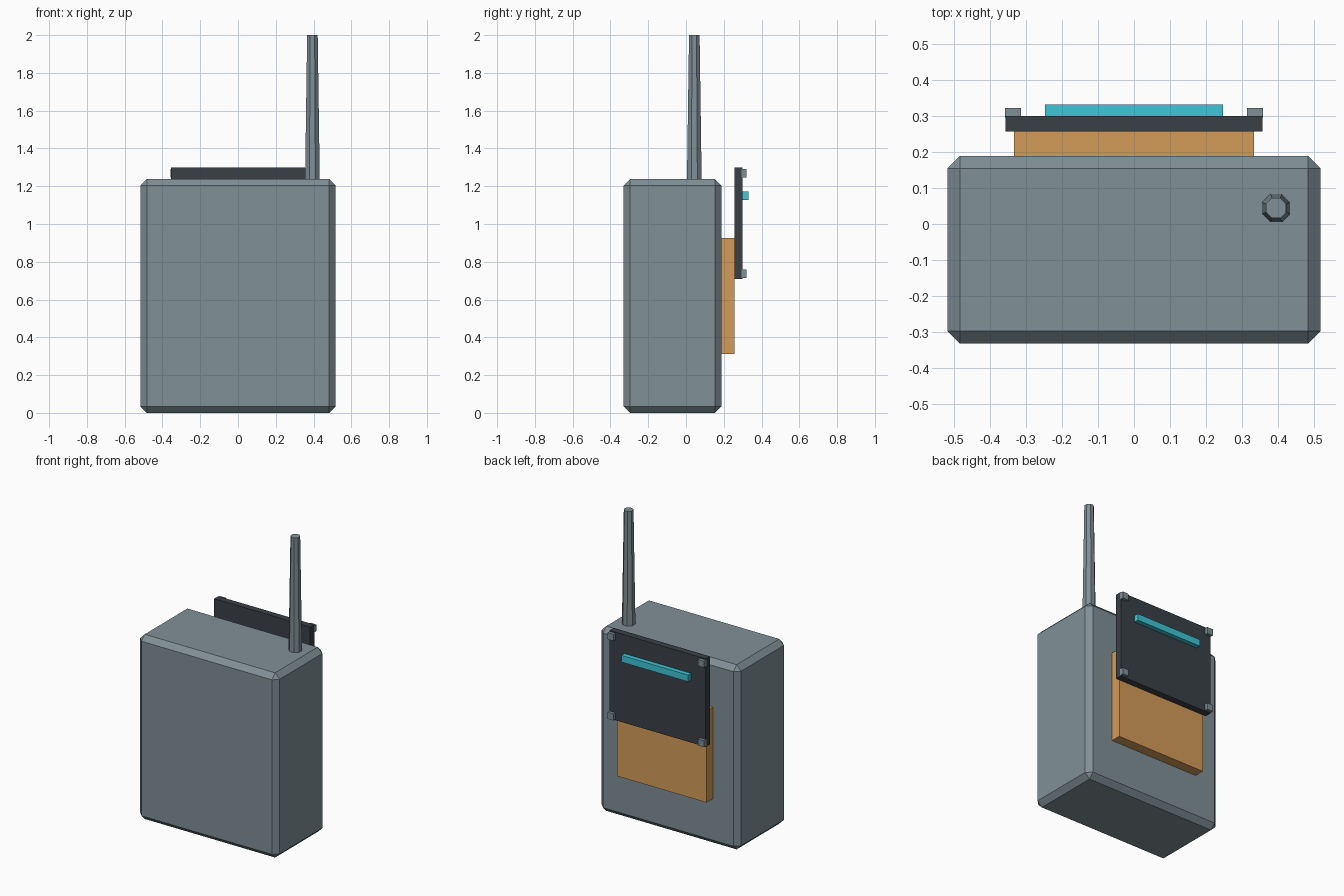
import bpy, math

if "Cube" in bpy.data.objects:
    bpy.data.objects.remove(bpy.data.objects["Cube"])


def srgb(r, g, b):
    lin = lambda c: c / 12.92 if c <= 0.04045 else ((c + 0.055) / 1.055) ** 2.4
    return [lin(c / 255) for c in (r, g, b)] + [1.0]


def material(name, rgb):
    m = bpy.data.materials.new(name)
    m.diffuse_color = srgb(*rgb)
    m.use_nodes = True
    m.node_tree.nodes["Principled BSDF"].inputs["Base Color"].default_value = m.diffuse_color
    return m


GREY = material("steel_grey", (128, 144, 150))
DARK = material("charcoal", (58, 64, 70))
TAN = material("tan_orange", (212, 156, 90))
CYAN = material("cyan", (62, 198, 215))


def box(name, lo, hi, mat, bevel=0):
    """Box between two corners, with an optional flat chamfer."""
    bpy.ops.mesh.primitive_cube_add(size=1, location=[(a + b) / 2 for a, b in zip(lo, hi)])
    o = bpy.context.object
    o.name = name
    o.scale = [b - a for a, b in zip(lo, hi)]
    bpy.ops.object.transform_apply(location=False, rotation=False, scale=True)
    o.data.materials.append(mat)
    if bevel:
        mod = o.modifiers.new("chamfer", "BEVEL")
        mod.width = bevel
        mod.segments = 1
    return o


# Chamfered main case
box("case", (-0.517, -0.331, 0), (0.517, 0.188, 1.237), GREY, 0.034)

# Rear pouch and the dark panel overlapping its top
box("rear_pouch", (-0.332, 0.188, 0.312), (0.332, 0.256, 0.927), TAN)
box("rear_panel", (-0.356, 0.256, 0.708), (0.356, 0.300, 1.298), DARK)

# Glowing strip across the panel
box("light_strip", (-0.247, 0.300, 1.127), (0.247, 0.331, 1.172), CYAN)

# Corner studs on the panel
for x in (-0.335, 0.335):
    for z in (0.736, 1.269):
        box("corner_stud", (x - 0.022, 0.295, z - 0.022), (x + 0.022, 0.321, z + 0.022), GREY)

# Tapered eight-sided antenna
k = 1 / math.cos(math.pi / 8)
bpy.ops.mesh.primitive_cone_add(vertices=8, radius1=0.039 * k, radius2=0.028 * k, depth=0.775,
                                location=(0.394, 0.044, 2 - 0.775 / 2),
                                rotation=(0, 0, math.pi / 8))
antenna = bpy.context.object
antenna.name = "antenna"
antenna.data.materials.append(GREY)
